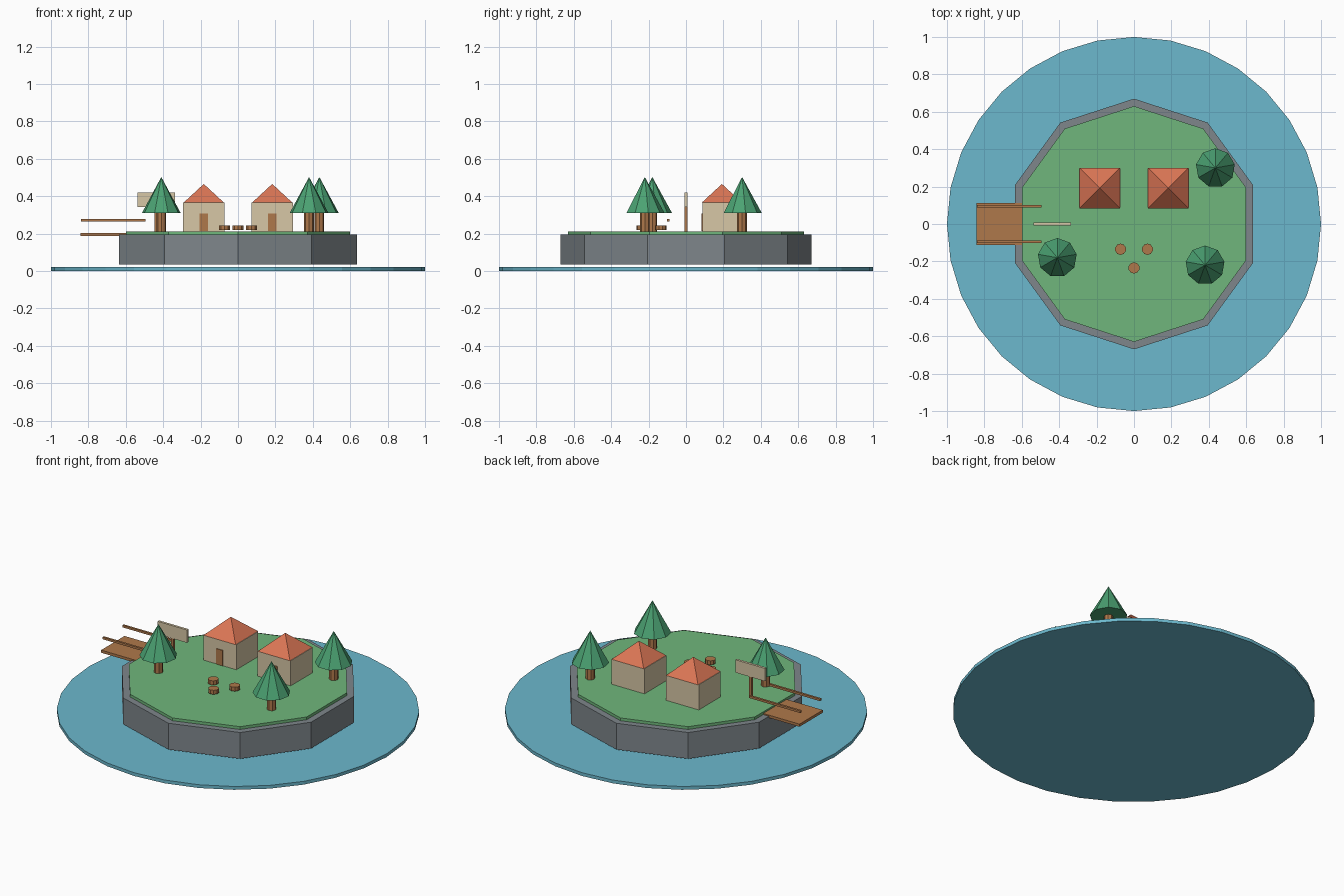
import bpy
from math import pi, cos

if "Cube" in bpy.data.objects:
    bpy.data.objects.remove(bpy.data.objects["Cube"])


def material(name, rgb):
    m = bpy.data.materials.new(name)
    m.diffuse_color = (*rgb, 1)
    m.use_nodes = True
    m.node_tree.nodes["Principled BSDF"].inputs["Base Color"].default_value = m.diffuse_color
    return m


WATER = material("water_blue", (0.15, 0.48, 0.61))
STONE = material("stone_grey", (0.21, 0.24, 0.26))
GRASS = material("grass_green", (0.16, 0.47, 0.20))
LEAF = material("leaf_green", (0.07, 0.36, 0.17))
WOOD = material("wood_brown", (0.43, 0.19, 0.07))
WALL = material("wall_cream", (0.68, 0.57, 0.38))
ROOF = material("roof_red", (0.71, 0.18, 0.09))


def finish(name, mat):
    o = bpy.context.object
    o.name = name
    o.data.materials.append(mat)
    return o


def box(name, center, size, mat):
    bpy.ops.mesh.primitive_cube_add(size=1, location=center)
    o = bpy.context.object
    o.scale = size
    return finish(name, mat)


def prism(name, x, y, z0, z1, r, sides, mat, r_top=None, turn=0):
    # upright cylinder, or cone when r_top is 0
    bpy.ops.mesh.primitive_cone_add(
        vertices=sides, radius1=r, radius2=r if r_top is None else r_top,
        depth=z1 - z0, location=(x, y, (z0 + z1) / 2), rotation=(0, 0, turn))
    return finish(name, mat)


GROUND = 0.212

# Water, island rock and grass top
prism("water", 0, 0, 0, 0.02, 1.0, 32, WATER)
prism("island_rock", 0, 0, 0.035, 0.195, 0.67, 10, STONE)
prism("grass_top", 0, 0, 0.192, GROUND, 0.63, 10, GRASS)

# Two houses
for side, x in (("left", -0.183), ("right", 0.183)):
    box(side + "_house_walls", (x, 0.192, 0.288), (0.222, 0.21, 0.154), WALL)
    prism(side + "_house_roof", x, 0.192, 0.365, 0.465, 0.108 / cos(pi / 4), 4,
          ROOF, 0, pi / 4)
    box(side + "_house_door", (x, 0.09, 0.26), (0.045, 0.015, 0.094), WOOD)

# Trees
for i, (x, y) in enumerate([(-0.41, -0.18), (0.38, -0.22), (0.435, 0.30)]):
    prism(f"tree_trunk_{i}", x, y, GROUND - 0.005, 0.315, 0.026, 8, WOOD)
    prism(f"tree_crown_{i}", x, y, 0.31, 0.502, 0.105, 9, LEAF, 0)

# Stump seats
for i, (x, y) in enumerate([(-0.072, -0.135), (0.072, -0.135), (0, -0.235)]):
    prism(f"stump_{i}", x, y, 0.218, 0.243, 0.03, 10, WOOD)

# Dock with two rails
box("dock_deck", (-0.668, 0, 0.194), (0.35, 0.225, 0.016), WOOD)
for side, y in (("front", -0.095), ("back", 0.095)):
    box(side + "_dock_rail", (-0.668, y, 0.271), (0.345, 0.013, 0.013), WOOD)

# Sign
box("sign_post", (-0.437, 0, 0.278), (0.018, 0.014, 0.135), WOOD)
box("sign_board", (-0.437, 0, 0.38), (0.198, 0.015, 0.078), WALL)
